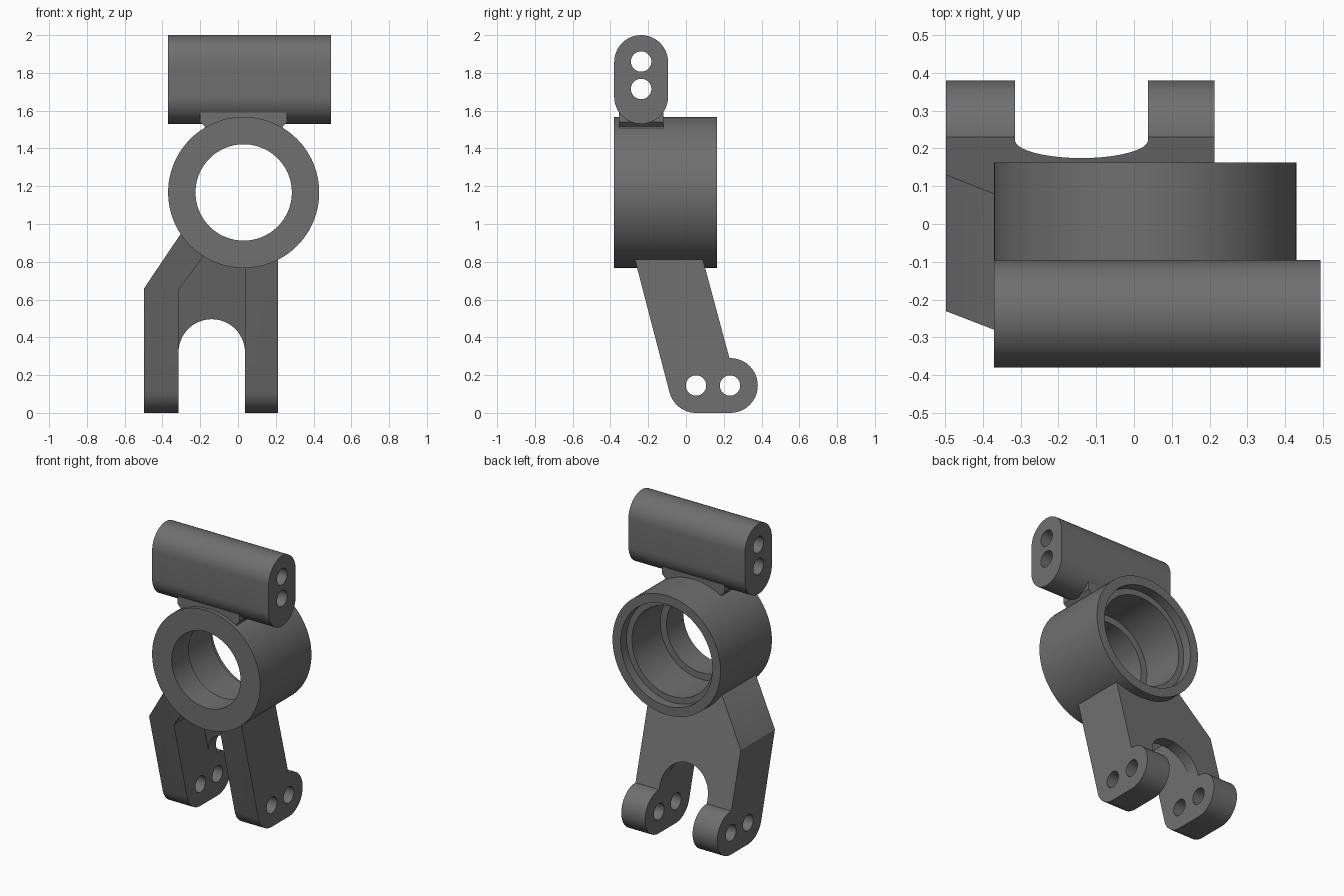
import bpy, bmesh, math

if "Cube" in bpy.data.objects:
    bpy.data.objects.remove(bpy.data.objects["Cube"])

grey = bpy.data.materials.new("dark_grey")
grey.diffuse_color = (0.16, 0.16, 0.16, 1)
grey.use_nodes = True
grey.node_tree.nodes["Principled BSDF"].inputs["Base Color"].default_value = grey.diffuse_color


def finish(name, bm):
    """Turn a bmesh into a named object."""
    bmesh.ops.recalc_face_normals(bm, faces=bm.faces)
    mesh = bpy.data.meshes.new(name)
    bm.to_mesh(mesh)
    bm.free()
    mesh.materials.append(grey)
    obj = bpy.data.objects.new(name, mesh)
    bpy.context.collection.objects.link(obj)
    return obj


def prism(name, pts, axis, lo, hi, shear=0.0):
    """Extrude a 2D outline: axis x uses (y, z), axis y uses (x, z) with optional lean."""
    bm = bmesh.new()
    ends = []
    for d in (lo, hi):
        ends.append([bm.verts.new((d, a, z) if axis == "x" else (a, d + shear * z, z))
                     for a, z in pts])
    bm.faces.new(ends[0])
    bm.faces.new(ends[1])
    n = len(pts)
    for i in range(n):
        j = (i + 1) % n
        bm.faces.new((ends[0][i], ends[0][j], ends[1][j], ends[1][i]))
    return finish(name, bm)


def arc(a, z, r, start, end, n=24):
    angles = [math.radians(start + (end - start) * i / n) for i in range(n + 1)]
    return [(a + r * math.cos(t), z + r * math.sin(t)) for t in angles]


def boolean(obj, cutter, operation="DIFFERENCE"):
    mod = obj.modifiers.new("cut", "BOOLEAN")
    mod.object, mod.operation, mod.solver = cutter, operation, "EXACT"
    bpy.context.view_layer.update()
    old = obj.data
    mesh = bpy.data.meshes.new_from_object(
        obj.evaluated_get(bpy.context.evaluated_depsgraph_get()))
    obj.modifiers.clear()
    obj.data = mesh
    bpy.data.meshes.remove(old)
    bpy.data.objects.remove(cutter)


def drill(obj, y, z):
    boolean(obj, prism("drill", arc(y, z, 0.054, 0, 352.5, 47), "x", -1, 1))


def smooth(obj):
    bpy.ops.object.select_all(action="DESELECT")
    obj.select_set(True)
    bpy.context.view_layer.objects.active = obj
    bpy.ops.object.shade_smooth_by_angle(angle=math.radians(25))


# Hub: stepped ring turned around the y axis
CX, CZ = 0.03, 1.167
section = [(0.255, -0.38), (0.40, -0.38), (0.40, 0.163), (0.34, 0.163),
           (0.34, 0.10), (0.30, 0.10), (0.30, -0.20), (0.255, -0.20)]
SEG = 96
bm = bmesh.new()
rings = [[bm.verts.new((CX + r * math.cos(2 * math.pi * i / SEG), y,
                        CZ + r * math.sin(2 * math.pi * i / SEG)))
          for r, y in section] for i in range(SEG)]
for i in range(SEG):
    a, b = rings[i], rings[(i + 1) % SEG]
    for k in range(len(section)):
        m = (k + 1) % len(section)
        bm.faces.new((a[k], a[m], b[m], b[k]))
hub = finish("hub_ring", bm)

# Upper bar: rounded bar with two lengthwise holes
BY, BR = -0.2375, 0.1425
top_bar = prism("top_bar", arc(BY, 2 - BR, BR, 0, 180) + arc(BY, 1.53 + BR, BR, 180, 360),
                "x", -0.37, 0.493)
for z in (1.86, 1.715):
    drill(top_bar, BY, z)

# Neck: short flared web joining bar and hub
neck = prism("neck", [(-0.19, 1.475), (0.25, 1.475), (0.235, 1.515), (0.26, 1.54), (0.26, 1.59),
                      (-0.20, 1.59), (-0.20, 1.54), (-0.175, 1.515)], "y", -0.355, -0.12)

# Lower bracket: front outline crossed with the leaning side outline
outline = [(-0.497, -0.1), (-0.497, 0.66), (-0.305, 0.945), (-0.27, 0.968), (-0.163, 0.865),
           (-0.06, 0.83), (0.10, 0.83), (0.213, 0.85), (0.213, -0.1)]
bracket = prism("lower_bracket", outline, "y", -1, 1)
FR = 0.145
side = ([(-0.322, 1.01), (0.036, 1.01), (0.23, 0.29)] + arc(0.235, FR, FR, 90, -90)
        + arc(0.053, FR, FR, -90, -165.4, 12))
boolean(bracket, prism("side_cutter", side, "x", -1, 1), "INTERSECT")

# Arched slot between the legs, then the pocket in front of the thin rear web
slot = arc(-0.139, 0.32, 0.176, 0, 180, 32) + [(-0.315, -0.2), (0.037, -0.2)]
boolean(bracket, prism("slot_cutter", slot, "y", -1, 1))
pocket = [(-0.315, -0.2), (-0.315, 0.65), (-0.19, 0.82), (-0.10, 0.942),
          (0.037, 0.942), (0.037, -0.2)]
boolean(bracket, prism("pocket_cutter", pocket, "y", -0.8, 0.228, -0.2694))
for y in (0.053, 0.233):
    drill(bracket, y, FR)

for part in (hub, top_bar, neck, bracket):
    smooth(part)
